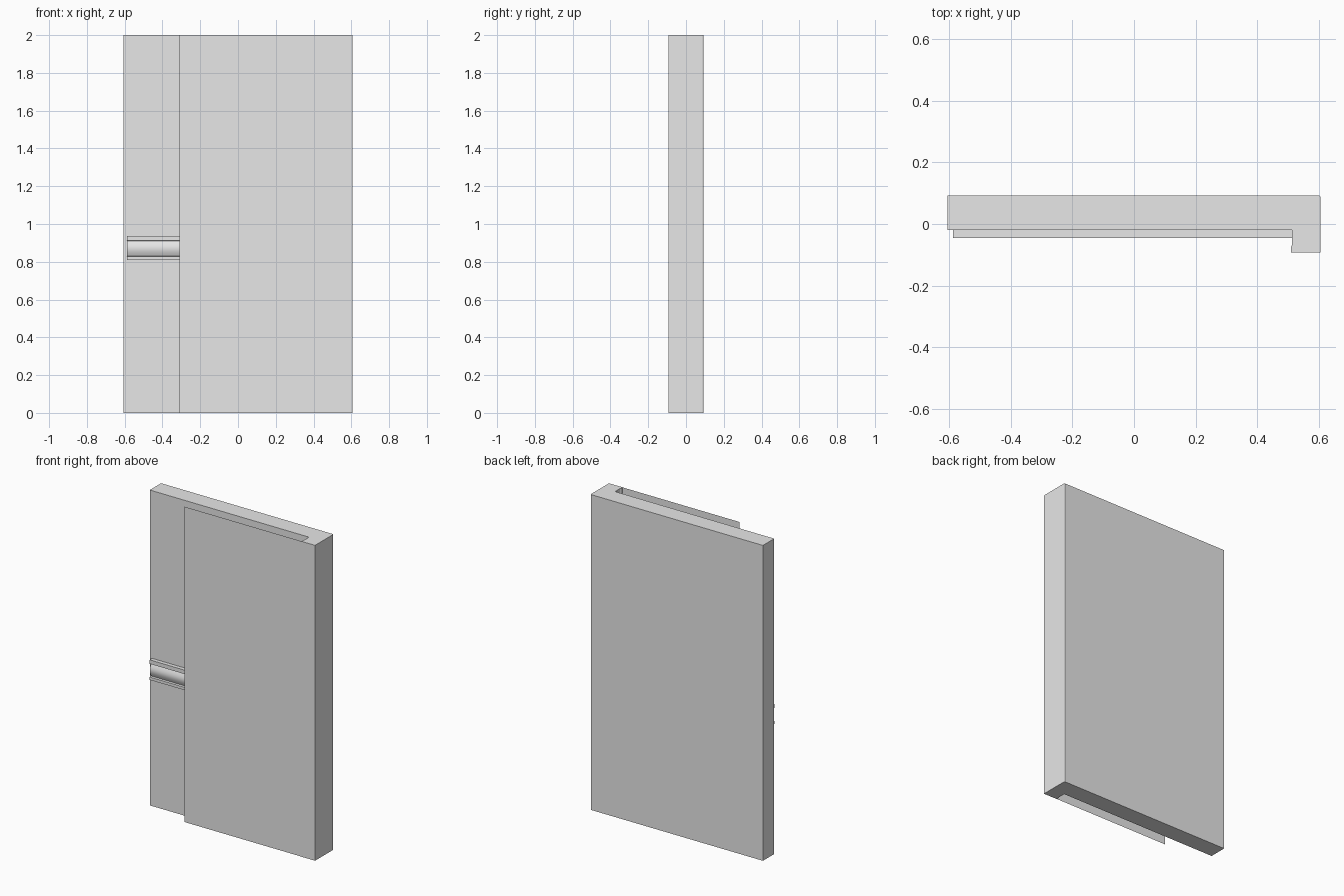
import bpy, bmesh, math

if "Cube" in bpy.data.objects:
    bpy.data.objects.remove(bpy.data.objects["Cube"])

grey = bpy.data.materials.new("light grey")
grey.diffuse_color = (0.8, 0.8, 0.8, 1)
grey.use_nodes = True
grey.node_tree.nodes["Principled BSDF"].inputs["Base Color"].default_value = grey.diffuse_color


def prism(name, profile, start, end, place):
    """Extrude a closed 2D profile between start and end; place(a, b, t) gives xyz."""
    bm = bmesh.new()
    rings = [[bm.verts.new(place(a, b, t)) for a, b in profile] for t in (start, end)]
    bm.faces.new(rings[0])
    bm.faces.new(rings[1])
    n = len(profile)
    for i in range(n):
        j = (i + 1) % n
        bm.faces.new((rings[0][i], rings[0][j], rings[1][j], rings[1][i]))
    bmesh.ops.recalc_face_normals(bm, faces=bm.faces)
    return finish(name, bm)


def finish(name, bm):
    mesh = bpy.data.meshes.new(name)
    bm.to_mesh(mesh)
    bm.free()
    mesh.materials.append(grey)
    obj = bpy.data.objects.new(name, mesh)
    bpy.context.collection.objects.link(obj)
    return obj


# Main slab with the forward lip along its right edge
slab = [(-0.605, 0.093), (-0.605, -0.02), (0.512, -0.02), (0.512, -0.07),
        (0.509, -0.075), (0.509, -0.092), (0.605, -0.092), (0.605, 0.088), (0.602, 0.093)]
prism("door_slab", slab, 0, 2, lambda x, y, z: (x, y, z))

# Thin sheet in front of the slab, flush with the lip
bm = bmesh.new()
bm.faces.new([bm.verts.new(p) for p in
              ((-0.31, -0.091, 0), (0.51, -0.091, 0), (0.51, -0.091, 2), (-0.31, -0.091, 2))])
finish("front_sheet", bm)

# Horizontal rail: two flat flanges with a rounded rib between them
rib = [(-0.032 - 0.012 * math.sin(math.pi * i / 10), 0.91 - 0.008 * i) for i in range(11)]
rail = [(-0.02, 0.937), (-0.045, 0.937), (-0.045, 0.912)] + rib + \
       [(-0.045, 0.828), (-0.045, 0.81), (-0.02, 0.81)]
obj = prism("push_rail", rail, -0.588, 0.512, lambda y, z, x: (x, y, z))
bpy.context.view_layer.objects.active = obj
obj.select_set(True)
bpy.ops.object.shade_smooth_by_angle(angle=math.radians(30))
